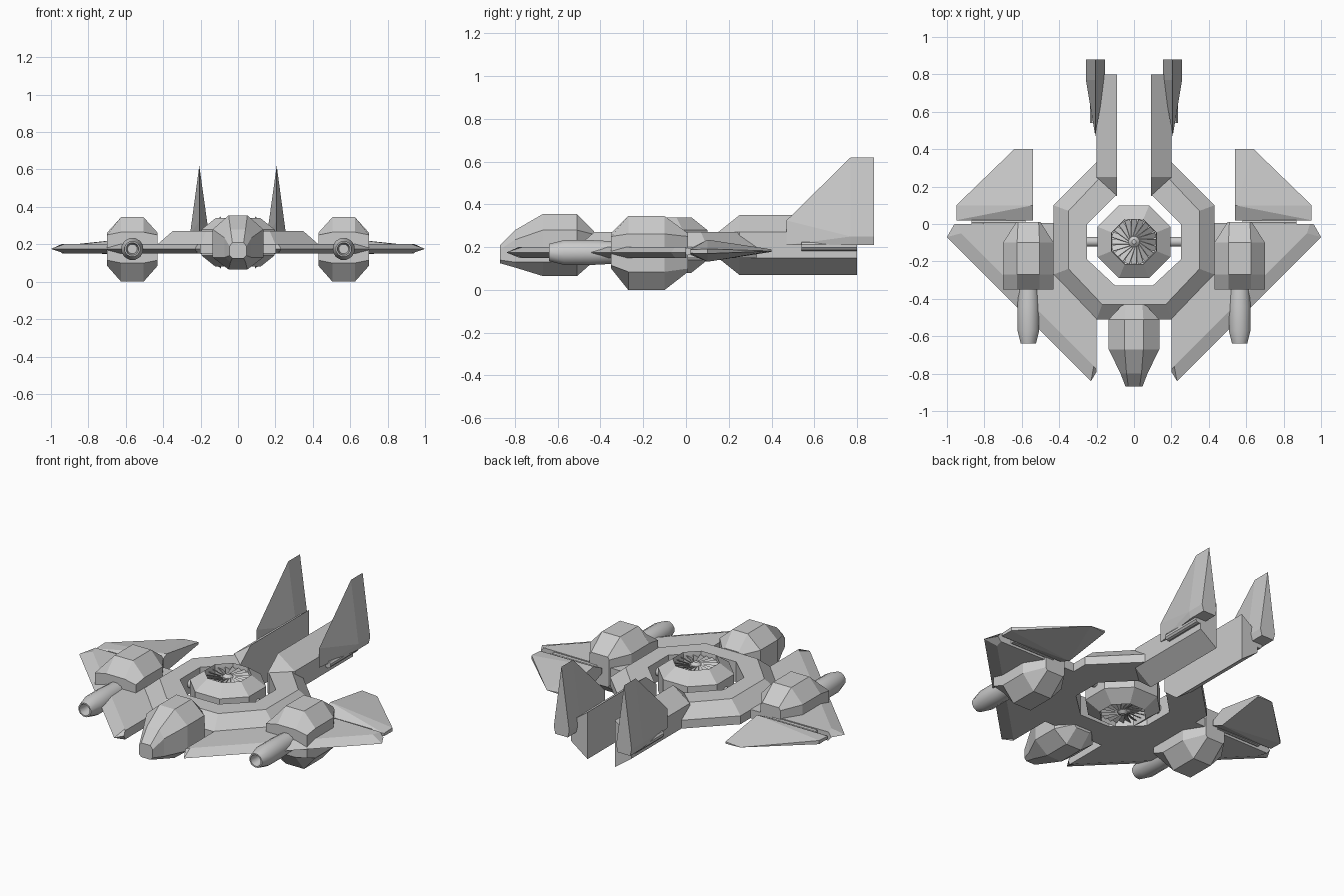
import bpy, bmesh
from math import pi, cos, sin
from mathutils import Vector, Matrix

if "Cube" in bpy.data.objects:
    bpy.data.objects.remove(bpy.data.objects["Cube"])


def finish(name, bm, mirror=False, smooth=False):
    bmesh.ops.recalc_face_normals(bm, faces=bm.faces)
    me = bpy.data.meshes.new(name)
    bm.to_mesh(me)
    bm.free()
    ob = bpy.data.objects.new(name, me)
    bpy.context.collection.objects.link(ob)
    if mirror:
        ob.modifiers.new("mirror", 'MIRROR')
    if smooth:
        bpy.context.view_layer.objects.active = ob
        ob.select_set(True)
        bpy.ops.object.shade_smooth_by_angle(angle=0.6)
        ob.select_set(False)
    return ob


def loft(name, loops, closed=False, mirror=False, smooth=False):
    """Skin a list of equal-length closed loops; cap the ends or join them."""
    bm = bmesh.new()
    rows = [[bm.verts.new(p) for p in lp] for lp in loops]
    n = len(rows[0])
    pairs = list(zip(rows, rows[1:] + rows[:1]))
    for a, b in pairs if closed else pairs[:-1]:
        for i in range(n):
            j = (i + 1) % n
            bm.faces.new((a[i], a[j], b[j], b[i]))
    if not closed:
        bm.faces.new(rows[0])
        bm.faces.new(rows[-1])
    return finish(name, bm, mirror, smooth)


def hull(name, pts, mirror=True):
    bm = bmesh.new()
    for p in pts:
        bm.verts.new(p)
    bmesh.ops.convex_hull(bm, input=bm.verts)
    bmesh.ops.dissolve_limit(bm, angle_limit=0.02, verts=bm.verts, edges=bm.edges)
    return finish(name, bm, mirror)


def octo(cx, y, hw, fw, z0, z1, z2, z3):
    """Eight-sided cross-section in the xz plane."""
    return [(cx + x, y, z) for x, z in ((fw, z0), (hw, z1), (hw, z2), (fw, z3),
                                        (-fw, z3), (-hw, z2), (-hw, z1), (-fw, z0))]


def lathe(name, profile, n, origin, axis='Z', closed=False, mirror=False, smooth=False):
    loops = []
    for r, h in profile:
        lp = []
        for i in range(n):
            a = 2 * pi * (i + 0.5) / n
            u, v = r * cos(a), r * sin(a)
            p = {'Z': (u, v, h), 'Y': (u, h, v), 'X': (h, u, v)}[axis]
            lp.append(Vector(origin) + Vector(p))
        loops.append(lp)
    return loft(name, loops, closed, mirror, smooth)


# Open octagonal ring body: (outer base, outer top, inner) at each corner
stations = [((.09, .33), (.09, .26), (.09, .15)), ((.2, .33), (.17, .26), (.1, .15)),
            ((.43, .10), (.35, .07), (.25, .0)), ((.43, -.27), (.35, -.24), (.25, -.19)),
            ((.2, -.51), (.17, -.43), (.1, -.33))]
right = [[(*o, .15), (*o, .2), (*t, .27), (*i, .27), (*i, .15)] for o, t, i in stations]
left = [[(-x, y, z) for x, y, z in s] for s in reversed(right)]
loft("ring_body", right + left)

# Cockpit nose
loft("nose", [octo(0, -.87, .045, .03, .125, .14, .19, .21),
              octo(0, -.80, .072, .04, .105, .13, .235, .28),
              octo(0, -.67, .135, .05, .065, .13, .28, .355),
              octo(0, -.51, .135, .05, .065, .13, .28, .355),
              octo(0, -.43, .06, .045, .135, .15, .26, .275)])

# Swept front wings with a sharp leading edge
mid = [(.2, -.5), (.2, -.79), (.23, -.84), (1, -.07), (.96, 0), (.43, .005), (.43, -.27)]
flat = [(.2, -.5), (.2, -.78), (.215, -.76), (.925, -.05), (.94, 0), (.43, .005), (.43, -.27)]
loft("front_wing", [[(*p, .15) for p in flat], [(*p, .175) for p in mid],
                    [(*p, .202) for p in flat]], mirror=True)

# Rear wing flaps, thickest near the root
hull("rear_flap", [(.54, .02, .165), (.54, .02, .195), (.95, .02, .172), (.95, .02, .188),
                   (.54, .1, .132), (.54, .1, .235), (.95, .1, .17), (.95, .1, .192),
                   (.64, .4, .182), (.54, .4, .178), (.54, .4, .19)])
lathe("flap_hinge", [(.018, .58), (.018, .87)], 10, (0, .008, .18), 'X', mirror=True, smooth=True)

# Side nacelles and their barrels
loft("nacelle", [octo(.565, -.35, .135, .06, .1, .115, .25, .265),
                 octo(.565, -.27, .135, .06, 0, .085, .262, .345),
                 octo(.565, -.10, .135, .06, 0, .085, .262, .345),
                 octo(.565, .01, .065, .055, .085, .1, .25, .265)], mirror=True)
lathe("barrel", [(.054, -.33), (.06, -.44), (.06, -.57), (.042, -.64), (.034, -.64), (.026, -.57)],
      12, (.565, 0, .175), 'Y', mirror=True, smooth=True)

# Tail booms with slanted front ends
boom = [(.09, .15, .15), (.09, .15, .27)]
for y in (.25, .8):
    boom += [(.09, y, .07), (.2, y, .15), (.2, y, .27), (.09, y, .35)]
hull("tail_boom", boom)

# Upright tail fins and the rods that carry them
fin = [(.207, .47, .21), (.207, .47, .325), (.207, .77, .62), (.207, .88, .62)]
for y in (.77, .88):
    fin += [(.155, y, .25), (.257, y, .25), (.165, y, .21), (.247, y, .21)]
hull("tail_fin", fin)
lathe("fin_rod", [(.022, .54), (.022, .8)], 10, (.213, 0, .205), 'Y', mirror=True, smooth=True)

# Central fan: octagonal housing, core, blades and hub
C = (0, -.095, 0)
k = 1 / cos(pi / 8)
lathe("fan_housing", [(r * k, z) for r, z in ((.12, .34), (.195, .28), (.195, .14),
                                             (.12, .08), (.118, .1), (.118, .32))],
      8, C, closed=True)
lathe("fan_core", [(.124, .15), (.124, .27)], 24, C)
lathe("fan_hub", [(.012, .085), (.03, .1), (.035, .15), (.035, .27), (.03, .32), (.012, .335)],
      12, C, smooth=True)

bm = bmesh.new()
for z in (.11, .31):
    for i in range(20):
        m = (Matrix.Translation((C[0], C[1], z)) @ Matrix.Rotation(2 * pi * i / 20, 4, 'Z')
             @ Matrix.Translation((.072, 0, 0)) @ Matrix.Rotation(.6, 4, 'X')
             @ Matrix.Diagonal((.1, .034, .004, 1)))
        bmesh.ops.create_cube(bm, size=1, matrix=m)
finish("fan_blades", bm)

# Axle holding the fan inside the ring
lathe("fan_axle", [(.026, -.27), (.026, .27)], 12, (0, -.095, .21), 'X', smooth=True)
